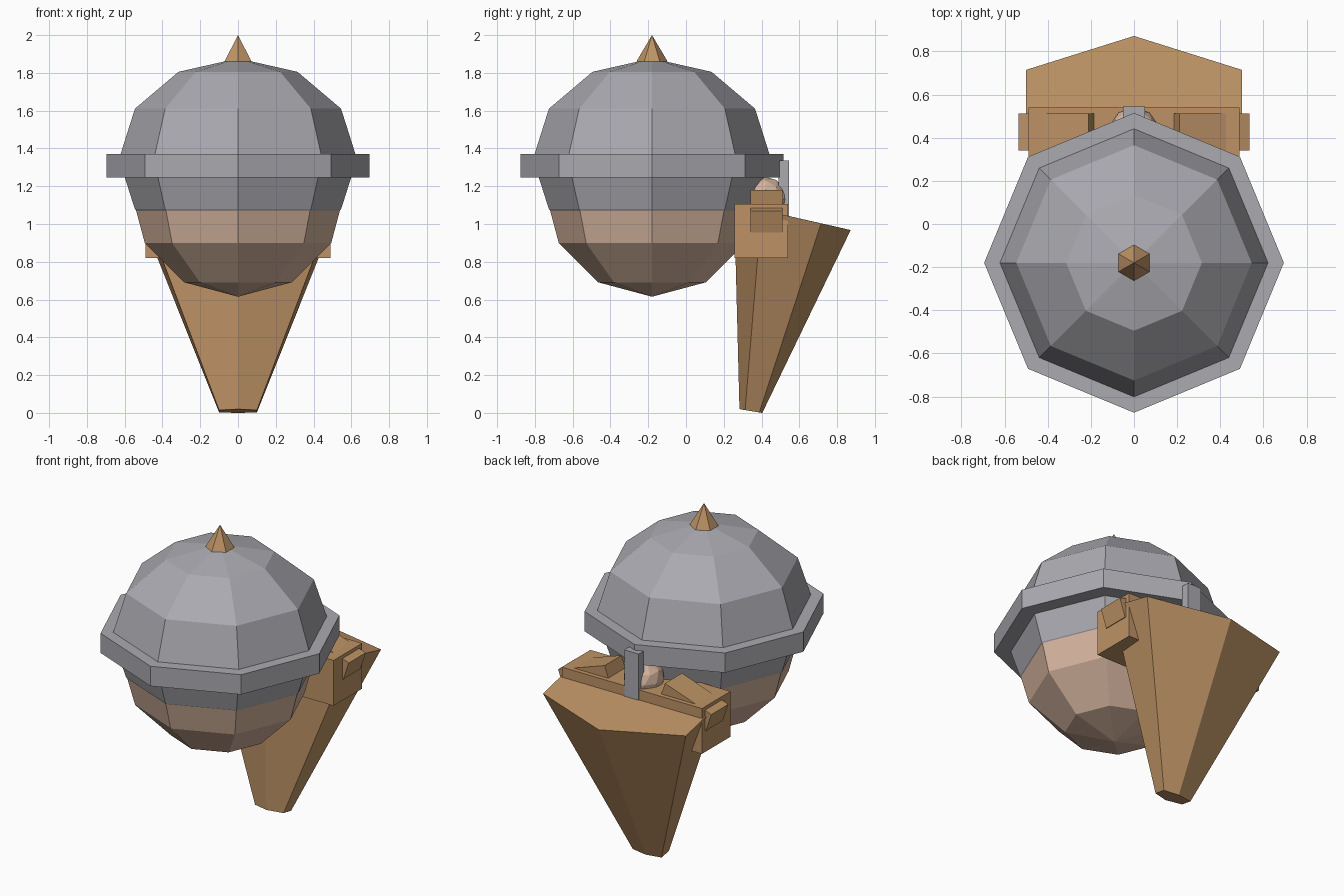
import bpy, bmesh, math
from mathutils import Vector

if "Cube" in bpy.data.objects:
    bpy.data.objects.remove(bpy.data.objects["Cube"])


def material(name, rgb):
    m = bpy.data.materials.new(name)
    m.diffuse_color = (*rgb, 1)
    m.use_nodes = True
    m.node_tree.nodes["Principled BSDF"].inputs["Base Color"].default_value = m.diffuse_color
    return m


TAN = material("tan_cloth", (0.51, 0.29, 0.13))
GREY = material("grey_metal", (0.40, 0.40, 0.434))
SKIN = material("skin", (0.67, 0.46, 0.345))


def finish(obj, name, mat):
    obj.name = name
    obj.data.materials.append(mat)
    return obj


def sphere(name, mat, center, radius, z_scale=1):
    bpy.ops.mesh.primitive_uv_sphere_add(segments=8, ring_count=6, radius=radius, location=center)
    obj = bpy.context.object
    obj.scale.z = z_scale
    return finish(obj, name, mat)


def box(name, mat, center, size, tilt=0):
    bpy.ops.mesh.primitive_cube_add(size=1, location=center, rotation=(0, tilt, 0))
    obj = bpy.context.object
    obj.scale = size
    return finish(obj, name, mat)


HEAD_Y = -0.18

# Head and the helmet shell that overlaps its upper part
sphere("head", SKIN, (0, HEAD_Y, 1.185), 0.57)
sphere("helmet", GREY, (0, HEAD_Y, 1.344), 0.63, 0.846)

# Octagonal helmet brim
bpy.ops.mesh.primitive_cylinder_add(vertices=8, radius=0.695, depth=0.125,
                                    location=(0, HEAD_Y, 1.308))
finish(bpy.context.object, "helmet_brim", GREY)

# Helmet spike
bpy.ops.mesh.primitive_cone_add(vertices=6, radius1=0.083, radius2=0, depth=0.14,
                                location=(0, HEAD_Y, 1.93))
finish(bpy.context.object, "helmet_spike", TAN)

# Tapered six-sided torso, leaning back
bottom = [(0, 0.283, 0.03), (0.1, 0.313, 0.025), (0.1, 0.388, 0.012),
          (0, 0.404, 0.01), (-0.1, 0.388, 0.012), (-0.1, 0.313, 0.025)]
top = [(0, 0.255, 1.105), (0.5, 0.40, 1.075), (0.5, 0.715, 1.003),
       (0, 0.872, 0.968), (-0.5, 0.715, 1.003), (-0.5, 0.40, 1.075)]
bottom = [(x, y, z - 0.01) for x, y, z in bottom]
bm = bmesh.new()
low = [bm.verts.new(p) for p in bottom]
high = [bm.verts.new(p) for p in top]
bm.faces.new(low[::-1])
bm.faces.new(high)
for i in range(6):
    j = (i + 1) % 6
    bm.faces.new((low[i], low[j], high[j], high[i]))
bmesh.ops.recalc_face_normals(bm, faces=bm.faces)
mesh = bpy.data.meshes.new("torso")
bm.to_mesh(mesh)
bm.free()
torso = bpy.data.objects.new("torso", mesh)
bpy.context.collection.objects.link(torso)
finish(torso, "torso", TAN)

# Shoulder block across the torso top
box("shoulder_block", TAN, (0, 0.398, 0.963), (0.98, 0.285, 0.287))

# Sloping shoulder pads, one per side
slope = math.radians(18.7)
for side, label in ((1, "right"), (-1, "left")):
    box("shoulder_pad_" + label, TAN, (side * 0.354, 0.427, 1.068),
        (0.343, 0.17, 0.12), side * slope)

# Neck knob between the shoulders
bpy.ops.mesh.primitive_ico_sphere_add(subdivisions=2, radius=0.12, location=(0, 0.42, 1.13))
finish(bpy.context.object, "neck", SKIN)

# Upright plate behind the neck
box("back_plate", GREY, (0, 0.517, 1.185), (0.10, 0.056, 0.30))
